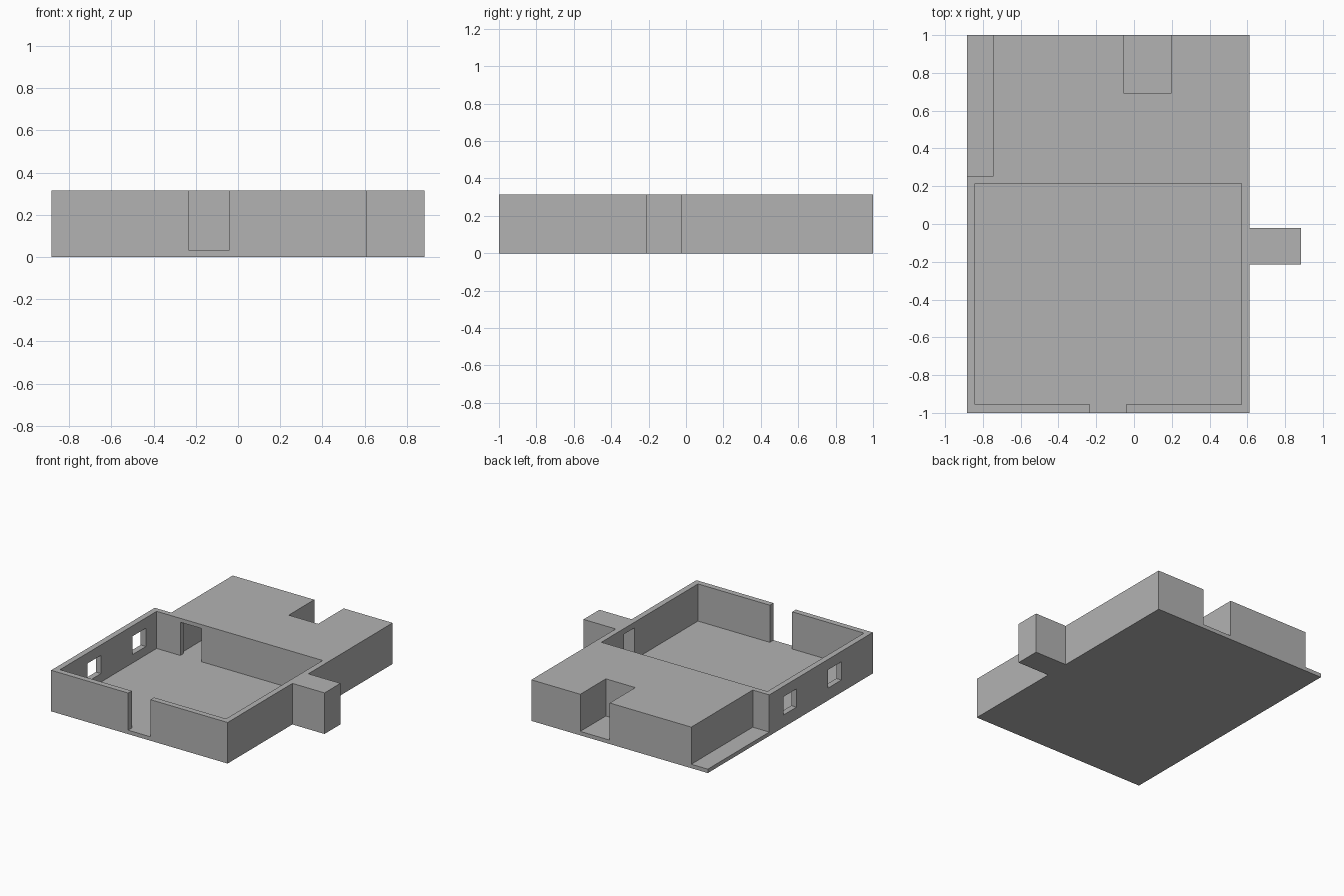
import bpy
import bmesh

cube = bpy.data.objects.get("Cube")
if cube:
    bpy.data.objects.remove(cube, do_unlink=True)

HEIGHT, FLOOR, CEILING, OVER = 0.315, 0.03, 0.285, 0.5
LEFT, RIGHT, FRONT, BACK = -0.885, 0.612, -1.0, 1.0
WALL = 0.044

plaster = bpy.data.materials.new("grey plaster")
plaster.use_nodes = True
colour = (0.45, 0.45, 0.45, 1)
plaster.diffuse_color = colour
plaster.node_tree.nodes["Principled BSDF"].inputs["Base Color"].default_value = colour


def prism(name, outline, z0, z1):
    """Extrude a flat outline between two heights."""
    bm = bmesh.new()
    face = bm.faces.new([bm.verts.new((x, y, z0)) for x, y in outline])
    top = bmesh.ops.extrude_face_region(bm, geom=[face])["geom"]
    verts = [v for v in top if isinstance(v, bmesh.types.BMVert)]
    bmesh.ops.translate(bm, vec=(0, 0, z1 - z0), verts=verts)
    bmesh.ops.recalc_face_normals(bm, faces=bm.faces)
    mesh = bpy.data.meshes.new(name)
    bm.to_mesh(mesh)
    bm.free()
    mesh.materials.append(plaster)
    obj = bpy.data.objects.new(name, mesh)
    bpy.context.collection.objects.link(obj)
    return obj


def cut(body, name, x0, x1, y0, y1, z0=FLOOR, z1=OVER):
    """Add a box-shaped opening to the body."""
    cutter = prism(name, [(x0, y0), (x1, y0), (x1, y1), (x0, y1)], z0, z1)
    cutter.hide_render = True
    cutter.hide_set(True)
    mod = body.modifiers.new(name, 'BOOLEAN')
    mod.operation = 'DIFFERENCE'
    mod.solver = 'EXACT'
    mod.object = cutter
    return cutter


# Whole building with the side annex
house = prism("house", [
    (LEFT, FRONT), (RIGHT, FRONT), (RIGHT, -0.215), (0.885, -0.215),
    (0.885, -0.022), (RIGHT, -0.022), (RIGHT, BACK), (LEFT, BACK)], 0, HEIGHT)

inner_l, inner_r = LEFT + WALL, RIGHT - WALL
inner_f, inner_b = FRONT + WALL, 0.215
cutters = [
    # Open main room and its front doorway
    cut(house, "main_room", inner_l, inner_r, inner_f, inner_b),
    cut(house, "front_doorway", -0.232, -0.042, FRONT - 0.1, inner_f + 0.1),
    # Terrace and porch at the back
    cut(house, "terrace", LEFT - 0.1, -0.745, 0.255, BACK + 0.1),
    cut(house, "back_porch", -0.053, 0.197, 0.69, BACK + 0.1),
    # Roofed back room, its doorway, and the annex
    cut(house, "back_room", -0.66, inner_r, 0.255, 0.65, FLOOR, CEILING),
    cut(house, "inner_doorway", -0.64, -0.46, inner_b - 0.1, 0.3, FLOOR, CEILING),
    cut(house, "annex_room", inner_r - 0.1, 0.84, -0.185, -0.06, FLOOR, 0.272),
]
# Two windows in the side wall
for y in (-0.54, 0.005):
    cutters.append(cut(house, "window", LEFT - 0.1, inner_l + 0.1,
                       y - 0.08, y + 0.08, 0.095, 0.235))

# Bake the openings and drop the cutters
bpy.context.view_layer.update()
baked = bpy.data.meshes.new_from_object(
    house.evaluated_get(bpy.context.evaluated_depsgraph_get()))
house.modifiers.clear()
house.data = baked
for cutter in cutters:
    bpy.data.objects.remove(cutter, do_unlink=True)
